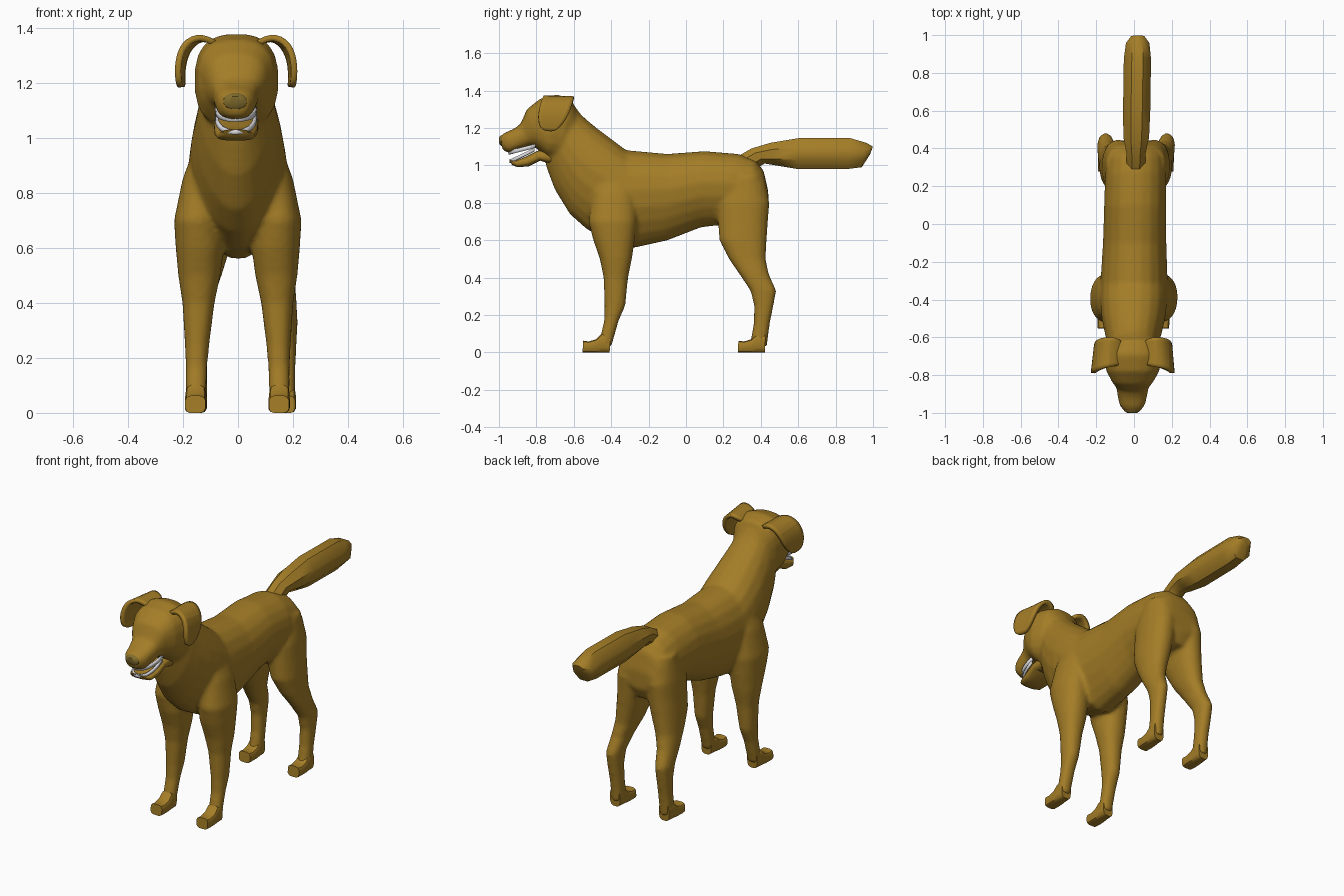
import bpy, bmesh, math
from mathutils import Vector

old = bpy.data.objects.get("Cube")
if old:
    bpy.data.objects.remove(old, do_unlink=True)


def material(name, colour):
    mat = bpy.data.materials.new(name)
    mat.use_nodes = True
    mat.diffuse_color = (*colour, 1)
    shader = mat.node_tree.nodes["Principled BSDF"]
    shader.inputs["Base Color"].default_value = (*colour, 1)
    shader.inputs["Roughness"].default_value = 0.8
    return mat


FUR = material("golden brown fur", (0.37, 0.205, 0.02))
NOSE = material("olive nose", (0.22, 0.15, 0.025))
TOOTH = material("pale teeth", (0.72, 0.72, 0.75))


def power(value, p):
    return math.copysign(abs(value) ** (2 / p), value)


def loft(bm, stations, segs=20, p=2.2, pinch=0.0):
    """Skin rings spanning two outline points (y, z); each has an x centre and half width."""
    rings = []
    for ay, az, by, bz, cx, half in stations:
        a, b = Vector((cx, ay, az)), Vector((cx, by, bz))
        centre, up = (a + b) / 2, (a - b) / 2
        ring = []
        for i in range(segs):
            angle = math.tau * (i + 0.5) / segs
            grow = 1 / math.cos(math.pi / segs)
            s = power(math.sin(angle), p) * grow
            c = power(math.cos(angle), p) * grow
            c *= 1 - pinch * max(0, -s)
            ring.append(bm.verts.new(centre + up * s + Vector((half * c, 0, 0))))
        rings.append(ring)
    for low, high in zip(rings, rings[1:]):
        for i in range(segs):
            j = (i + 1) % segs
            bm.faces.new((low[i], low[j], high[j], high[i]))
    bm.faces.new(rings[0][::-1])
    bm.faces.new(rings[-1])


def ribbon(bm, pairs):
    """Open strip between pairs of edge points, with a middle row."""
    rows = [[bm.verts.new(Vector(a).lerp(Vector(b), t)) for t in (0, 0.5, 1)]
            for a, b in pairs]
    for r, s in zip(rows, rows[1:]):
        for i in range(len(r) - 1):
            bm.faces.new((r[i], r[i + 1], s[i + 1], s[i]))


def finish(bm, name, mat, angle=40):
    # the stance leans slightly sideways from nose to tail
    for v in bm.verts:
        v.co.x += 0.005 + 0.015 * v.co.y
    bmesh.ops.recalc_face_normals(bm, faces=bm.faces)
    mesh = bpy.data.meshes.new(name)
    bm.to_mesh(mesh)
    bm.free()
    mesh.materials.append(mat)
    obj = bpy.data.objects.new(name, mesh)
    bpy.context.collection.objects.link(obj)
    bpy.ops.object.select_all(action='DESELECT')
    obj.select_set(True)
    bpy.context.view_layer.objects.active = obj
    bpy.ops.object.shade_smooth_by_angle(angle=math.radians(angle))
    return obj


def thicken(obj, thickness, rounded=0):
    if rounded:
        obj.modifiers.new("round", 'SUBSURF').levels = rounded
        obj.modifiers["round"].render_levels = rounded
    solid = obj.modifiers.new("thickness", 'SOLIDIFY')
    solid.thickness = thickness
    solid.offset = 0


# Torso and neck: top outline, bottom outline, half width
torso = [
    (.44, .86, .44, .75, .11), (.415, .97, .405, .68, .14), (.37, 1.03, .3, .67, .158),
    (.28, 1.06, .17, .68, .163), (.1, 1.075, .08, .67, .165), (-.1, 1.06, -.1, .6, .168),
    (-.32, 1.08, -.28, .56, .178), (-.4, 1.14, -.42, .6, .178), (-.48, 1.2, -.53, .66, .168),
    (-.54, 1.25, -.62, .74, .152), (-.57, 1.28, -.7, .87, .138), (-.59, 1.31, -.745, .99, .125),
    (-.62, 1.34, -.76, 1.06, .11)]

# Skull and muzzle
head = [
    (-.59, 1.3, -.62, 1.08, .11), (-.615, 1.355, -.68, 1.03, .138), (-.69, 1.378, -.74, 1.04, .152),
    (-.78, 1.355, -.78, 1.075, .138), (-.85, 1.3, -.81, 1.1, .11), (-.885, 1.22, -.84, 1.1, .085),
    (-.92, 1.195, -.89, 1.085, .078), (-.967, 1.175, -.94, 1.065, .068),
    (-.995, 1.155, -.98, 1.08, .045)]

# Legs: height, front edge, back edge, x centre, half width
front_leg = [
    (1.0, -.48, -.3, .085, .06), (.85, -.5, -.27, .125, .075), (.7, -.52, -.265, .145, .086),
    (.6, -.495, -.275, .138, .087), (.5, -.46, -.29, .14, .076), (.4, -.44, -.31, .143, .058),
    (.25, -.435, -.325, .148, .044), (.17, -.437, -.36, .15, .039), (.03, -.47, -.4, .152, .037)]
hind_leg = [
    (.95, .24, .4, .085, .07), (.8, .17, .445, .093, .085), (.7, .172, .437, .1, .084),
    (.6, .18, .43, .115, .076), (.5, .23, .425, .132, .062), (.42, .285, .442, .15, .051),
    (.33, .345, .482, .162, .043), (.25, .365, .467, .162, .039), (.15, .362, .447, .16, .037),
    (.03, .34, .432, .16, .037)]

# Body skin: overlapping lofts fused into one smooth surface
bm = bmesh.new()
loft(bm, [(*s[:4], 0, s[4]) for s in torso], pinch=0.25)
loft(bm, [(*s[:4], 0, s[4]) for s in head], p=2.6)
for side in (1, -1):
    for leg in (front_leg, hind_leg):
        loft(bm, [(f, z, b, z, side * x, w) for z, f, b, x, w in leg])
body = finish(bm, "body", FUR)
fuse = body.modifiers.new("fuse", 'REMESH')
fuse.mode = 'VOXEL'
fuse.voxel_size = 0.012
fuse.use_smooth_shade = True
soft = body.modifiers.new("soften", 'SMOOTH')
soft.factor = 0.5
soft.iterations = 5

# Paws: flat soled, with a raised toe
for side, label in ((1, "left"), (-1, "right")):
    for end, toe, x in (("front", -.55, .152), ("hind", .28, .162)):
        bm = bmesh.new()
        shape = [(0, .062, .036), (.03, .058, .038), (.07, .07, .038), (.1, .1, .036), (.145, .1, .032)]
        loft(bm, [(toe + d, h, toe + d - .003, 0, side * x, w) for d, h, w in shape],
             segs=12, p=3.5)
        finish(bm, f"{end}_{label}_paw", FUR)

# Lower jaw
bm = bmesh.new()
jaw = [(-.72, 1.1, -.7, 1.0, .08), (-.8, 1.075, -.78, 1.025, .08), (-.86, 1.045, -.84, .995, .077),
       (-.91, 1.025, -.9, .99, .068), (-.945, 1.03, -.93, 1.002, .045)]
loft(bm, [(*s[:4], 0, s[4]) for s in jaw], p=3)
finish(bm, "lower_jaw", FUR)

# Nose pad
bm = bmesh.new()
loft(bm, [(-.96, 1.168, -.96, 1.1, 0, .048), (-.99, 1.16, -.99, 1.105, 0, .042),
          (-1, 1.15, -1, 1.118, 0, .026)], segs=12)
finish(bm, "nose", NOSE)


# Teeth: a curved strip following each lip
def teeth(name, front, reach, front_z, corner_z, height):
    bm = bmesh.new()
    pairs = []
    for i in range(17):
        a = math.pi * (i / 16 - 0.5)
        c = max(0, math.cos(a)) ** 0.7
        x, y = 0.072 * math.sin(a), front + reach * (1 - c)
        z = corner_z + (front_z - corner_z) * c
        pairs.append(((x, y, z), (x * 0.97, y, z + height)))
    ribbon(bm, pairs)
    thicken(finish(bm, name, TOOTH), 0.01)


teeth("upper_teeth", -.945, .14, 1.08, 1.115, -.022)
teeth("lower_teeth", -.94, .13, 1.012, 1.075, .018)

# Folded ears: front edge and back edge from root to tip
ear = [((.06, -.75, 1.33), (.06, -.61, 1.33)), ((.125, -.755, 1.375), (.125, -.595, 1.375)),
       ((.195, -.775, 1.345), (.185, -.61, 1.32)), ((.215, -.795, 1.26), (.2, -.64, 1.24)),
       ((.208, -.78, 1.19), (.195, -.7, 1.18))]
for side, label in ((1, "left"), (-1, "right")):
    bm = bmesh.new()
    ribbon(bm, [[(side * x, y, z) for x, y, z in pair] for pair in ear])
    thicken(finish(bm, f"{label}_ear", FUR), 0.022, rounded=2)

# Bushy tail with faceted sides
tail = [(.28, 1.05, .37, .98, .05), (.35, 1.09, .42, 1.01, .05), (.45, 1.12, .48, 1.0, .068),
        (.6, 1.145, .6, .98, .072), (.88, 1.145, .86, .98, .072), (.965, 1.12, .94, .99, .062),
        (.999, 1.1, .985, 1.06, .035)]
bm = bmesh.new()
loft(bm, [(*s[:4], 0, s[4]) for s in tail], segs=8, p=2)
finish(bm, "tail", FUR, angle=42)
